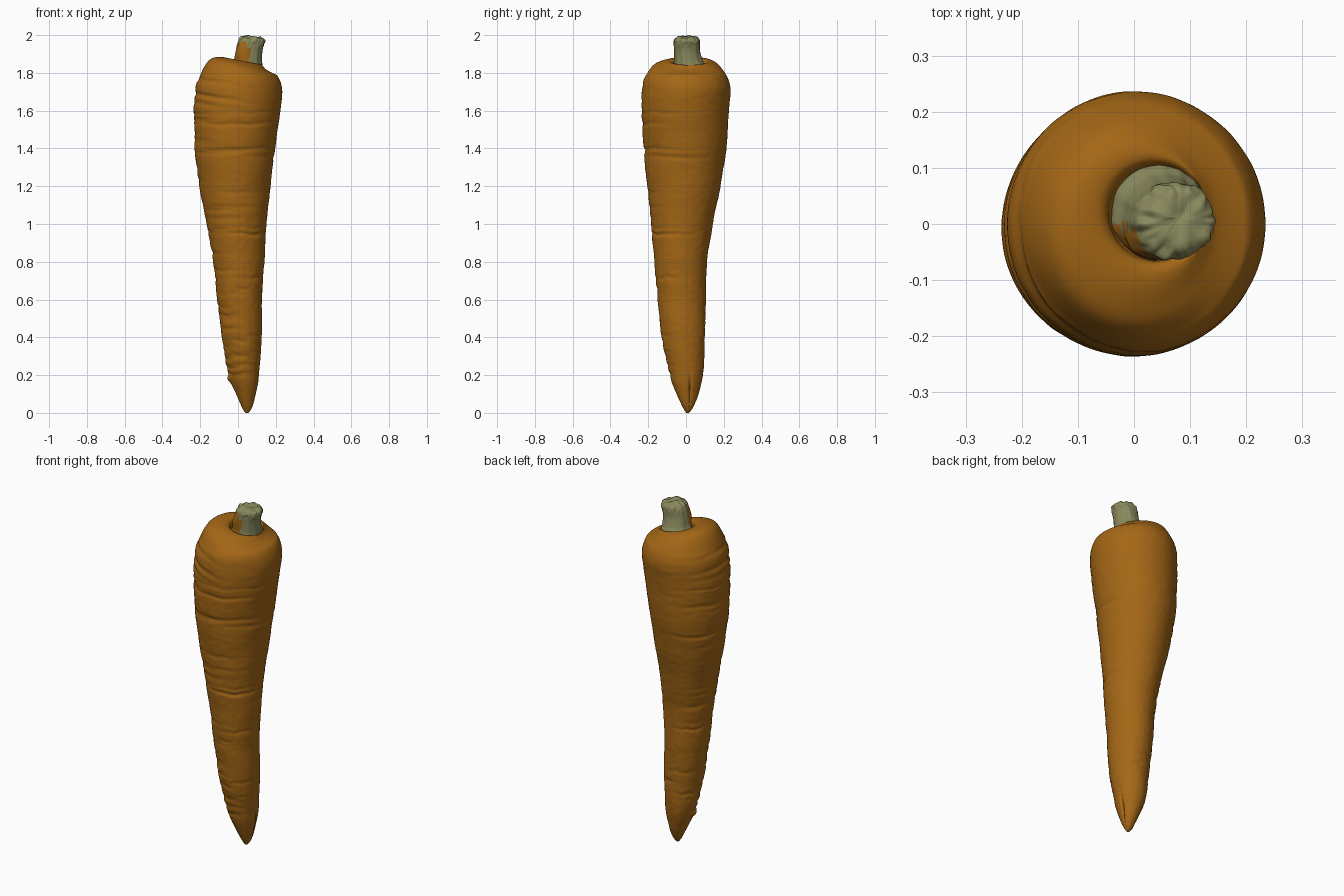
import bpy, math, random
from mathutils import Vector, noise

if "Cube" in bpy.data.objects:
    bpy.data.objects.remove(bpy.data.objects["Cube"])

random.seed(7)
SEG = 144


def material(name, rgb):
    m = bpy.data.materials.new(name)
    m.diffuse_color = (*rgb, 1)
    m.use_nodes = True
    m.node_tree.nodes["Principled BSDF"].inputs["Base Color"].default_value = m.diffuse_color
    return m


orange = material("carrot orange", (0.37, 0.135, 0.008))
green = material("dry stem green", (0.25, 0.25, 0.11))


def spline(rows, step):
    """Catmull-Rom through the rows, with roughly even spacing."""
    out = []
    for i in range(len(rows) - 1):
        p0, p1 = rows[max(i - 1, 0)], rows[i]
        p2, p3 = rows[i + 1], rows[min(i + 2, len(rows) - 1)]
        dist = math.hypot(p2[0] - p1[0], p2[2] - p1[2])
        n = max(2, round(dist / step))
        for k in range(n):
            t = k / n
            out.append([0.5 * (2 * b + (c - a) * t + (2 * a - 5 * b + 4 * c - d) * t * t
                               + (3 * b - a - 3 * c + d) * t ** 3)
                        for a, b, c, d in zip(p0, p1, p2, p3)])
    out.append(list(rows[-1]))
    return out


def loft(name, rings, mats):
    """Skin closed rings of SEG points, capped at both ends."""
    verts = [p for ring in rings for p in ring]
    faces = []
    for i in range(len(rings) - 1):
        for j in range(SEG):
            k = (j + 1) % SEG
            faces.append((i * SEG + j, i * SEG + k, (i + 1) * SEG + k, (i + 1) * SEG + j))
    faces.append(tuple(reversed(range(SEG))))
    faces.append(tuple(range(len(verts) - SEG, len(verts))))
    me = bpy.data.meshes.new(name)
    me.from_pydata(verts, [], faces)
    for m in mats:
        me.materials.append(m)
    me.polygons.foreach_set("use_smooth", [True] * len(me.polygons))
    ob = bpy.data.objects.new(name, me)
    bpy.context.collection.objects.link(ob)
    return ob


def gauss(d, w):
    return math.exp(-(d / w) ** 2)


def turn(a, b):
    return (a - b + math.pi) % (2 * math.pi) - math.pi


# Root profile: z, x min, x max, y min, y max, ending inside the crown pit
profile = [
    (0.00, 0.040, 0.056, 0.000, 0.016), (0.02, 0.025, 0.070, -0.012, 0.032),
    (0.05, 0.012, 0.082, -0.028, 0.047), (0.10, -0.010, 0.094, -0.050, 0.066),
    (0.20, -0.050, 0.110, -0.086, 0.090), (0.40, -0.085, 0.126, -0.130, 0.100),
    (0.60, -0.110, 0.127, -0.150, 0.105), (0.80, -0.132, 0.139, -0.168, 0.112),
    (1.00, -0.166, 0.151, -0.185, 0.142), (1.20, -0.205, 0.172, -0.205, 0.182),
    (1.40, -0.229, 0.196, -0.225, 0.214), (1.60, -0.234, 0.225, -0.235, 0.226),
    (1.70, -0.228, 0.234, -0.234, 0.236), (1.76, -0.214, 0.222, -0.225, 0.226),
    (1.80, -0.192, 0.196, -0.204, 0.206), (1.84, -0.155, 0.155, -0.172, 0.174),
    (1.864, -0.105, 0.130, -0.115, 0.140), (1.867, -0.065, 0.130, -0.080, 0.118),
    (1.855, -0.048, 0.124, -0.068, 0.107), (1.825, -0.040, 0.118, -0.060, 0.098),
    (1.800, 0.000, 0.080, -0.020, 0.060)]

# Growth creases: height, centre angle, angular reach, depth, thickness
creases = []
for i in range(60):
    creases.append((random.uniform(0.2, 1.62), math.radians(random.gauss(225, 60)),
                    random.uniform(0.3, 0.9), random.uniform(0.002, 0.006),
                    random.uniform(0.007, 0.014)))

rings = []
for z, x0, x1, y0, y1 in spline(profile, 0.0075):
    cx, cy, rx, ry = (x0 + x1) / 2, (y0 + y1) / 2, (x1 - x0) / 2, (y1 - y0) / 2
    near = [c for c in creases if abs(c[0] - z) < 0.06]
    fade = min(1, z / 0.15) * (1 if z < 1.8 else 0.3)
    tilt = -0.2 * max(0, min(1, (z - 1.79) / 0.06))
    ring = []
    for j in range(SEG):
        a = 2 * math.pi * j / SEG
        c, s = math.cos(a), math.sin(a)
        p = Vector((c, s, z * 9))
        d = 0.003 * noise.noise(p) * fade + 0.0012 * noise.noise(Vector((c * 5, s * 5, z * 40))) * fade
        wob = 0.012 * noise.noise(Vector((c * 2, s * 2, z * 4)))
        for h, ca, reach, depth, thick in near:
            d -= depth * gauss(turn(a, ca), reach) * gauss(z + wob - h, thick)
        # two sloping folds below the left shoulder
        side = gauss(turn(a, math.radians(212)), 1.0)
        lean = 0.16 * (c * 0.23 + 0.2)
        for h, depth in ((1.765, 0.008), (1.685, 0.010), (1.64, 0.006)):
            d -= depth * side * gauss(z + wob + lean - h, 0.013)
        # split near the tip and a small root scar
        if z < 0.25:
            d -= 0.012 * gauss(turn(a, 0.22 + 2 * wob), 0.09) * gauss(z - 0.13, 0.07)
            d += 0.014 * gauss(turn(a, math.radians(190)), 0.3) * gauss(z - 0.18, 0.018)
        x, y = cx + (rx + d) * c, cy + (ry + d) * s
        ring.append((x, y, z + tilt * (x - 0.0)))
    rings.append(ring)
loft("carrot_root", rings, [orange])

# Leaf stump: z, centre x, centre y, radius, leaning to +x with a ragged top
stump = [(1.805, 0.042, 0.020, 0.086), (1.838, 0.046, 0.020, 0.084), (1.865, 0.054, 0.014, 0.074),
         (1.91, 0.060, 0.008, 0.069), (1.95, 0.068, 0.006, 0.069), (1.972, 0.077, 0.006, 0.067),
         (1.988, 0.083, 0.006, 0.052), (1.992, 0.083, 0.008, 0.030), (1.988, 0.083, 0.010, 0.004)]
rings = []
for z, cx, cy, r in spline(stump, 0.005):
    rag = max(0, min(1, (z - 1.93) / 0.05))
    ring = []
    for j in range(SEG):
        a = 2 * math.pi * j / SEG
        c, s = math.cos(a), math.sin(a)
        d = 0.004 * noise.noise(Vector((c * 3, s * 3, z * 8)))
        d += 0.007 * rag * noise.noise(Vector((c * 5, s * 5, z * 50))) * min(1, r / 0.05)
        # raised flake of root skin on the front left
        d += 0.014 * gauss(turn(a, math.radians(222)), 0.5) * gauss(z - 1.90, 0.05)
        x, y = cx + (r + d) * c, cy + (r + d) * s
        dz = 0.012 * rag * noise.noise(Vector((x * 38, y * 38, 3)))
        ring.append((x, y, z + dz - 0.12 * rag * (x - cx)))
    rings.append(ring)
top = max(p[2] for ring in rings for p in ring)
k = (2.0 - 1.805) / (top - 1.805)
rings = [[(x, y, 1.805 + (z - 1.805) * k) for x, y, z in ring] for ring in rings]
stem = loft("leaf_stump", rings, [green, orange])

# Orange skin left on the front-left of the stump
for f in stem.data.polygons:
    p = f.center
    a = math.atan2(p.y - 0.01, p.x - 0.06)
    edge = 0.5 + 0.35 * noise.noise(p * 40)
    if abs(turn(a, math.radians(228))) < edge + 0.15 and 1.84 < p.z < 1.96 + 0.02 * noise.noise(p * 60):
        f.material_index = 1
